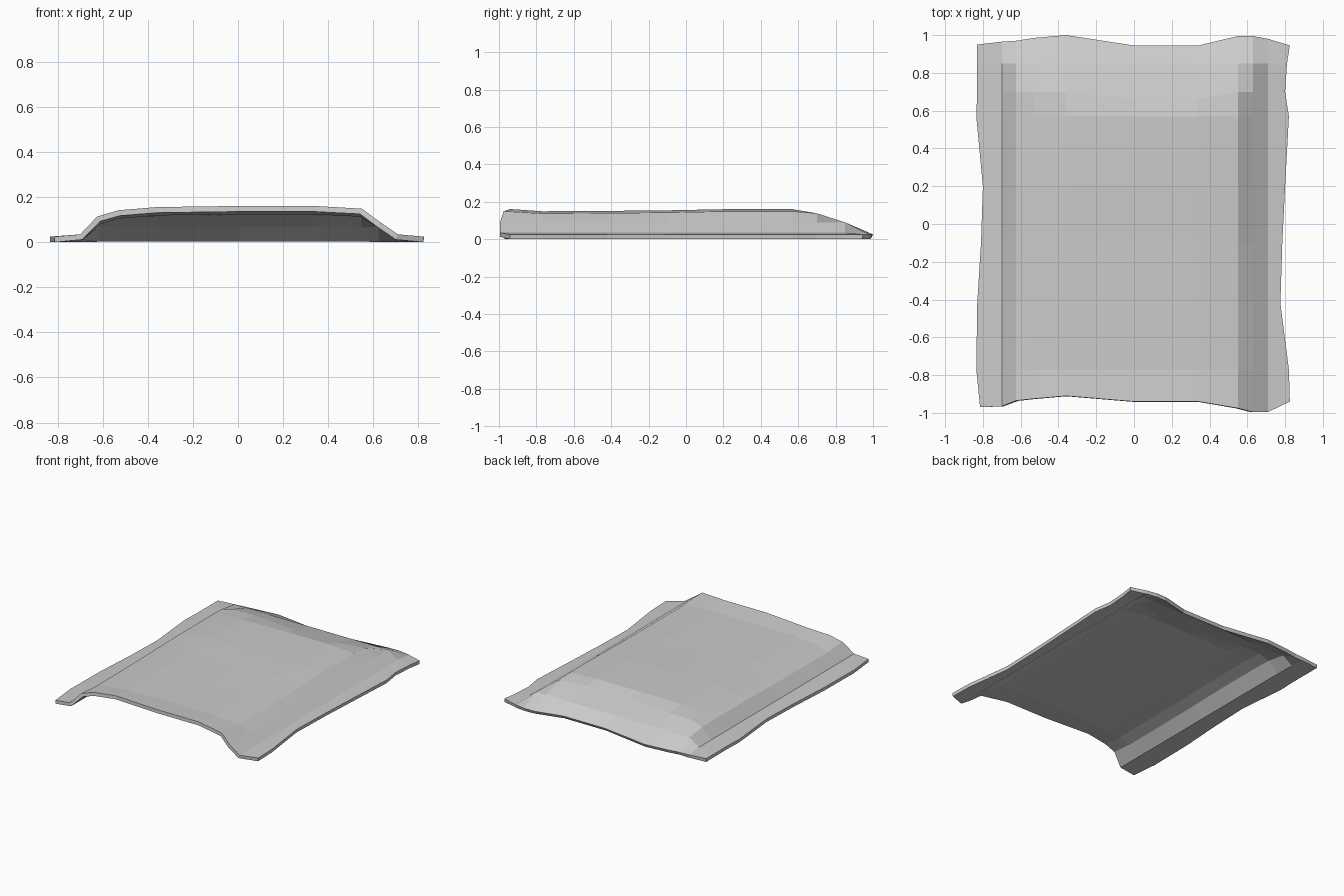
import bpy
import bmesh

cube = bpy.data.objects.get("Cube")
if cube:
    bpy.data.objects.remove(cube, do_unlink=True)

# One plain cloth material
cloth = bpy.data.materials.new("cloth grey")
cloth.use_nodes = True
grey = (0.6, 0.6, 0.6, 1)
cloth.diffuse_color = grey
cloth.node_tree.nodes["Principled BSDF"].inputs["Base Color"].default_value = grey

# Cross-section: a raised middle with sloping sides and flat hems
column_x = [-.83, -.70, -.625, -.53, -.36, 0, .34, .55, .63, .71, .82]
column_z = [.025, .035, .11, .138, .152, .157, .157, .145, .09, .035, .025]
front_y = [-.97, -.965, -.935, -.925, -.91, -.94, -.94, -.975, -.995, -.995, -.94]
back_y = [.95, .965, .97, .985, 1, .945, .945, .995, .995, .98, .945]

# Rows from the open front to the sloping back: wavy hems and height limit
row_y = [-.95, -.77, -.42, -.1, .2, .57, .7, .85, .96]
left_x = [-.815, -.835, -.83, -.81, -.80, -.835, -.83, -.83, -.83]
right_x = [.825, .82, .775, .785, .80, .82, .80, .81, .825]
row_lift = [.004, -.008, -.006, -.003, .003, .003, 0, 0, 0]
row_limit = [.17, .17, .17, .17, .17, .157, .138, .09, .025]

last_row = len(row_y) - 1
last_column = len(column_x) - 1


def cloth_point(row, column):
    x, y = column_x[column], row_y[row]
    if column == 0:
        x = left_x[row]
    elif column == last_column:
        x = right_x[row]
    if row == 0:
        y = front_y[column]
    elif row == last_row:
        y = back_y[column]
    elif row == last_row - 2 and column in (5, 6):
        y -= .04
    z = min(column_z[column], row_limit[row])
    if z > .1:
        z += row_lift[row]
    return x, y, z


# Draped cloth sheet
bm = bmesh.new()
grid = [[bm.verts.new(cloth_point(r, c)) for c in range(last_column + 1)]
        for r in range(last_row + 1)]
for near, far in zip(grid, grid[1:]):
    for c in range(last_column):
        bm.faces.new((near[c], near[c + 1], far[c + 1], far[c]))
mesh = bpy.data.meshes.new("draped_cloth")
bm.to_mesh(mesh)
bm.free()
mesh.materials.append(cloth)
sheet = bpy.data.objects.new("draped_cloth", mesh)
bpy.context.collection.objects.link(sheet)

# Cloth thickness, below the top surface
thickness = sheet.modifiers.new("thickness", "SOLIDIFY")
thickness.thickness = .025
thickness.offset = -1
